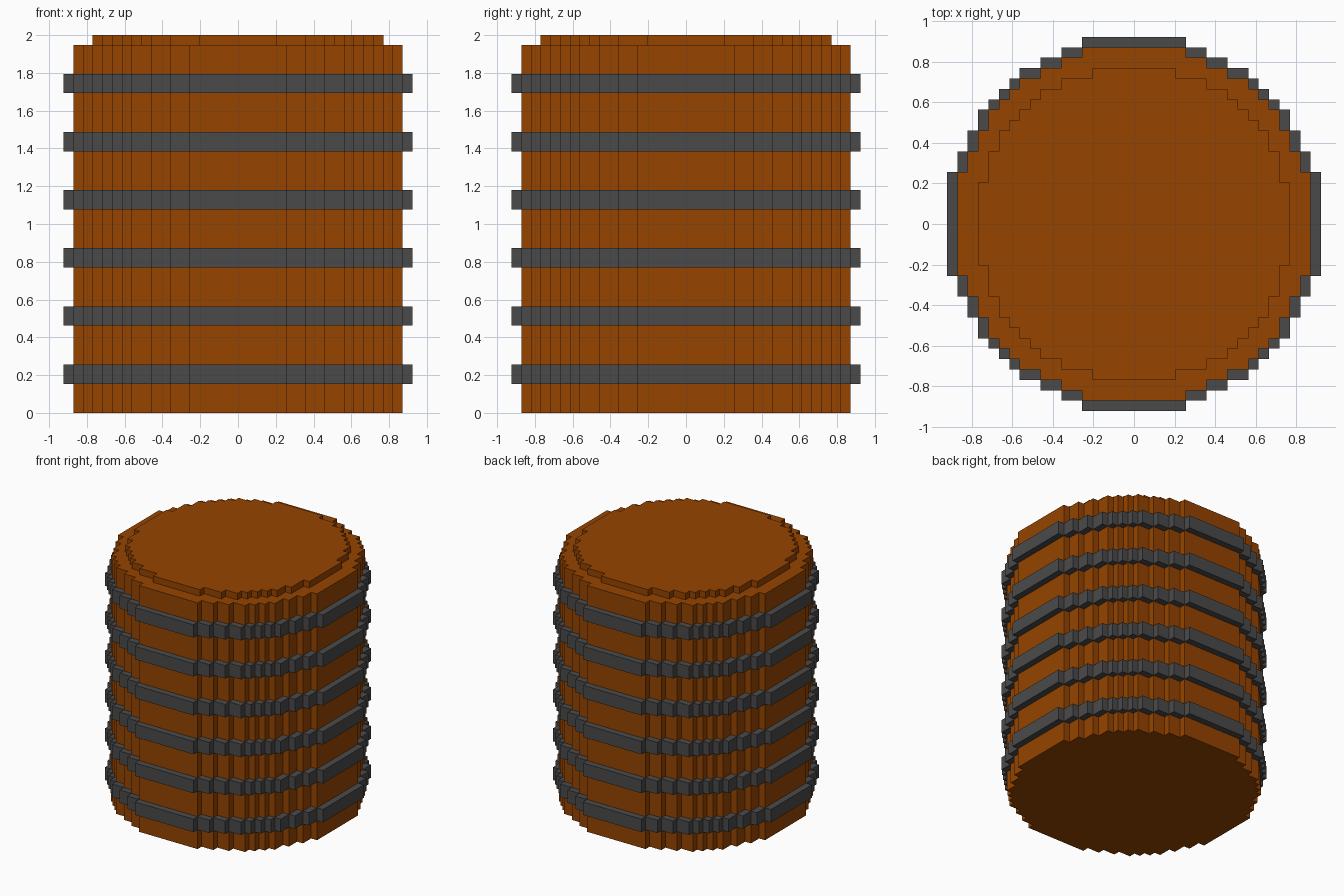
import bpy, bmesh

if "Cube" in bpy.data.objects:
    bpy.data.objects.remove(bpy.data.objects["Cube"])

V = 2 / 39  # size of one voxel

# Outer corners of one quadrant of each stepped circle, in voxels
BAND = [(18, 5), (17, 7), (16, 9), (15, 11), (14, 12), (13, 13),
        (12, 14), (11, 15), (9, 16), (7, 17), (5, 18)]
BODY = [(17, 5), (16, 7), (15, 9), (14, 11), (13, 12),
        (12, 13), (11, 14), (9, 15), (7, 16), (5, 17)]
LID = [(15, 4), (14, 7), (13, 9), (12, 10), (11, 11),
       (10, 12), (9, 13), (7, 14), (4, 15)]


def material(name, color):
    m = bpy.data.materials.new(name)
    m.diffuse_color = (*color, 1)
    m.use_nodes = True
    m.node_tree.nodes["Principled BSDF"].inputs["Base Color"].default_value = m.diffuse_color
    return m


wood = material("brown wood", (0.305, 0.058, 0.0))
iron = material("dark iron", (0.0685, 0.0685, 0.0685))


def outline(corners):
    """Full stepped circle: add the inner corners, then turn the quadrant."""
    quad = []
    for i, (x, y) in enumerate(corners):
        quad.append((x, y))
        if i + 1 < len(corners):
            quad.append((corners[i + 1][0], y))
    pts = []
    for _ in range(4):
        pts += quad
        quad = [(-y, x) for x, y in quad]
    return pts


def hoop_plates():
    """Small rectangles that step round the body, one per outer corner."""
    plates = []
    for i, (x, y) in enumerate(BAND[:-1]):
        x0 = BAND[i + 1][0]
        y0 = BAND[i - 1][1] if i else -y
        if i == 0:
            x0 = x - 1
        rect = [(x0, y0), (x, y0), (x, y), (x0, y)]
        for _ in range(4):
            plates.append(rect)
            rect = [(-q, p) for p, q in rect]
    return plates


def prism(name, polygons, z0, z1, mat):
    """Extrude one or more polygons between two voxel heights."""
    bm = bmesh.new()
    for pts in polygons:
        low = [bm.verts.new((x * V, y * V, z0 * V)) for x, y in pts]
        high = [bm.verts.new((x * V, y * V, z1 * V)) for x, y in pts]
        bm.faces.new(low[::-1])
        bm.faces.new(high)
        for i in range(len(pts)):
            bm.faces.new((low[i - 1], low[i], high[i], high[i - 1]))
    me = bpy.data.meshes.new(name)
    bm.to_mesh(me)
    bm.free()
    me.materials.append(mat)
    ob = bpy.data.objects.new(name, me)
    bpy.context.collection.objects.link(ob)


# Barrel body and raised lid
prism("barrel_body", [outline(BODY)], 0, 38, wood)
prism("barrel_lid", [outline(LID)], 38, 39, wood)

# Six iron hoops
for i in range(6):
    z = 3 + 6 * i
    prism(f"hoop_{i + 1}", hoop_plates(), z, z + 2, iron)
